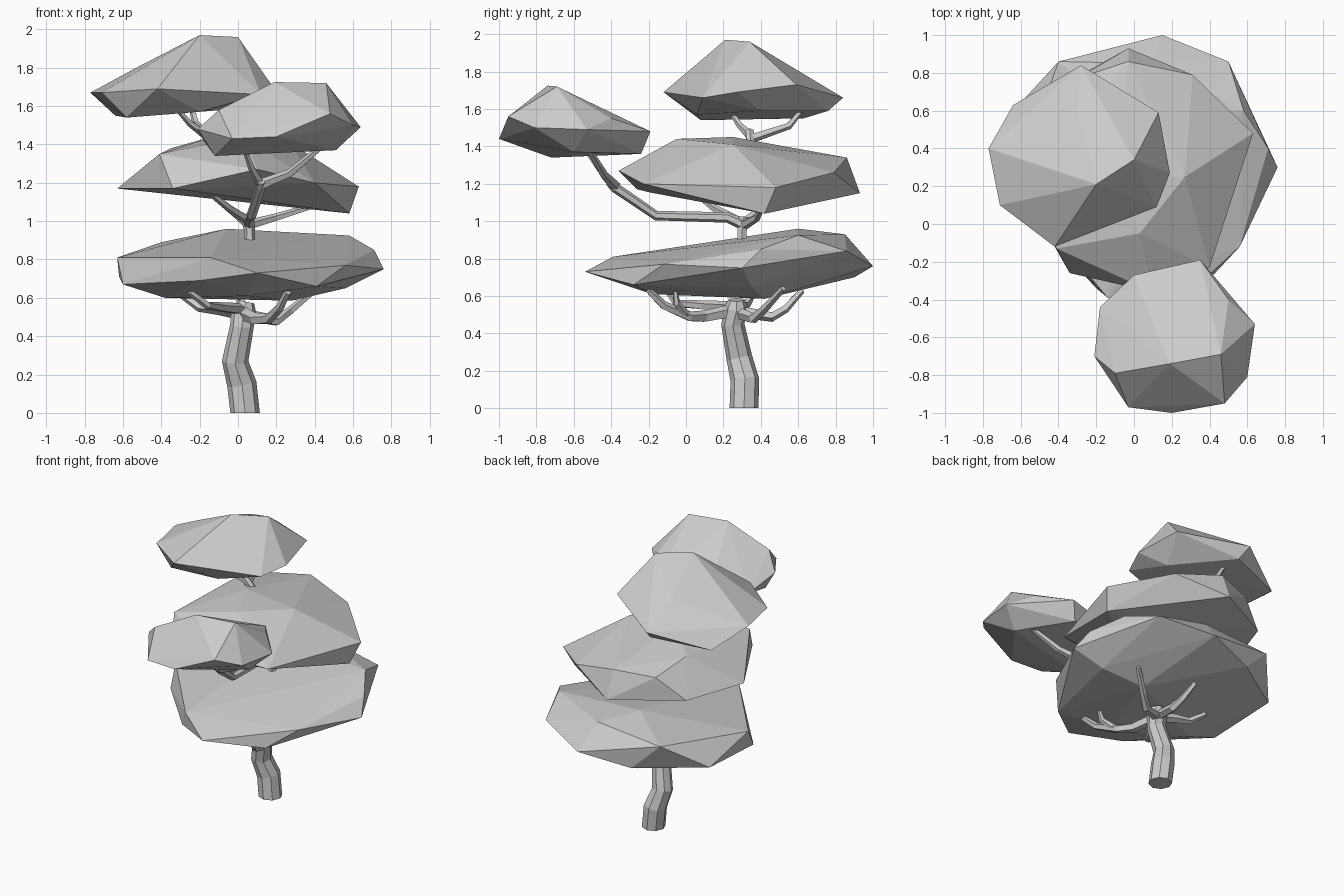
import bpy, bmesh, math
from mathutils import Vector


def finish(bm, name):
    bmesh.ops.recalc_face_normals(bm, faces=bm.faces[:])
    me = bpy.data.meshes.new(name)
    bm.to_mesh(me)
    bm.free()
    ob = bpy.data.objects.new(name, me)
    bpy.context.collection.objects.link(ob)
    return ob


def foliage(name, rim, crown, under):
    """Faceted leaf pad: hull around an outline, crown points and underside points."""
    bm = bmesh.new()
    for p in rim + crown + under:
        bm.verts.new(p)
    bmesh.ops.convex_hull(bm, input=bm.verts[:])
    loose = [v for v in bm.verts if not v.link_faces]
    bmesh.ops.delete(bm, geom=loose, context='VERTS')
    return finish(bm, name)


def limb(name, path, sides=6):
    """Tapered faceted tube along (x, y, z, radius) points."""
    bm = bmesh.new()
    pts = [Vector(p[:3]) for p in path]
    prev = None
    for i, p in enumerate(pts):
        d = (pts[min(i + 1, len(pts) - 1)] - pts[max(i - 1, 0)]).normalized()
        if p.z == 0:
            d = Vector((0, 0, 1))
        ref = Vector((0, 1, 0)) if abs(d.y) < 0.75 else Vector((1, 0, 0))
        u = d.cross(ref).normalized()
        w = d.cross(u)
        offs = [path[i][3] * (math.cos(a) * u + math.sin(a) * w)
                for a in (2 * math.pi * k / sides for k in range(sides))]
        if prev:
            # pick the ring offset that twists least
            o = min(range(sides), key=lambda s: sum(
                (offs[(k + s) % sides] - prev[1][k]).length for k in range(sides)))
            offs = offs[o:] + offs[:o]
        ring = [bm.verts.new(p + v) for v in offs]
        if prev:
            for k in range(sides):
                n = (k + 1) % sides
                bm.faces.new((prev[0][k], prev[0][n], ring[n], ring[k]))
        else:
            bm.faces.new(ring)
        prev = (ring, offs)
    bm.faces.new(prev[0])
    return finish(bm, name)


# Leaf pads, lowest to highest
foliage("lower_foliage",
        [(0.1, -0.54, 0.73), (0.41, -0.28, 0.66), (0.56, -0.12, 0.77), (0.76, 0.3, 0.75),
         (0.71, 0.4, 0.85), (0.5, 0.86, 0.84), (0.15, 1.0, 0.76), (-0.4, 0.86, 0.89),
         (-0.62, 0.62, 0.71), (-0.6, 0.1, 0.67), (-0.63, 0.2, 0.81), (-0.14, -0.39, 0.81)],
        [(0.58, 0.6, 0.925), (-0.06, 0.6, 0.96), (0.1, 0.85, 0.93)],
        [(-0.38, 0.1, 0.6), (0.28, 0.42, 0.585), (0.05, -0.18, 0.61), (0.56, 0.35, 0.65),
         (-0.2, 0.9, 0.7), (-0.2, -0.34, 0.69)])
foliage("middle_foliage",
        [(-0.34, -0.26, 1.17), (0.1, -0.36, 1.27), (0.4, -0.23, 1.2), (0.63, 0.48, 1.18),
         (0.31, 0.79, 1.26), (-0.03, 0.93, 1.15), (-0.03, 0.86, 1.34), (-0.3, 0.77, 1.32),
         (-0.48, 0.68, 1.17), (-0.63, 0.25, 1.17), (-0.41, -0.13, 1.35)],
        [(0.03, -0.05, 1.44), (0.27, 0.25, 1.41), (-0.1, 0.25, 1.45), (-0.35, 0.5, 1.38)],
        [(0.58, 0.42, 1.04), (-0.2, -0.2, 1.155), (-0.2, 0.6, 1.13)])
foliage("top_foliage",
        [(-0.28, 0.84, 1.66), (0.13, 0.59, 1.73), (0.19, 0.27, 1.69), (0.12, 0.09, 1.66),
         (-0.42, -0.12, 1.69), (-0.71, 0.1, 1.67), (-0.77, 0.4, 1.67), (-0.64, 0.63, 1.55)],
        [(0.0, 0.34, 1.96), (-0.2, 0.21, 1.97), (-0.3, 0.59, 1.8), (-0.53, 0.32, 1.8)],
        [(-0.58, 0.08, 1.54), (-0.2, 0.06, 1.57), (0.05, 0.4, 1.59), (-0.25, 0.76, 1.59)])
foliage("front_foliage",
        [(-0.21, -0.7, 1.48), (-0.18, -0.44, 1.42), (0.0, -0.27, 1.45), (0.35, -0.19, 1.48),
         (0.5, -0.4, 1.55), (0.64, -0.53, 1.49), (0.6, -0.81, 1.5), (0.48, -0.95, 1.56),
         (0.2, -1.0, 1.44), (-0.03, -0.97, 1.43)],
        [(-0.1, -0.79, 1.58), (0.19, -0.74, 1.725), (0.46, -0.69, 1.72)],
        [(-0.12, -0.72, 1.34), (0.51, -0.6, 1.37), (0.3, -0.24, 1.36)])

# Trunk: lower part with its knob, then the stems leaving the lower and middle pads
limb("trunk", [(0.037, 0.31, 0, 0.077), (0.02, 0.315, 0.15, 0.077), (-0.015, 0.285, 0.27, 0.069),
               (0.02, 0.25, 0.45, 0.062), (0.03, 0.27, 0.53, 0.066), (0.04, 0.27, 0.58, 0.045)], 8)
limb("upper_trunk", [(0.06, 0.3, 0.87, 0.03), (0.06, 0.3, 0.95, 0.028),
                     (0.05, 0.31, 1.02, 0.035)])
limb("top_trunk", [(-0.1, 0.35, 1.38, 0.026), (-0.19, 0.34, 1.48, 0.025)])

# Branches: start radius tapers evenly to the tip
branches = {
    "lower_branch_left": (0.036, [(0.02, 0.27, 0.52), (-0.1, 0.3, 0.54), (-0.2, 0.32, 0.55), (-0.3, 0.36, 0.62)]),
    "lower_branch_front": (0.038, [(0.03, 0.25, 0.52), (0.09, 0.1, 0.49), (0.16, 0.02, 0.49), (0.22, -0.12, 0.55), (0.26, -0.2, 0.63)]),
    "lower_branch_twig": (0.026, [(0.17, 0.0, 0.5), (0.23, -0.05, 0.56), (0.25, -0.06, 0.65)]),
    "lower_branch_side": (0.032, [(0.03, 0.26, 0.54), (-0.08, 0.1, 0.55), (-0.16, -0.05, 0.56), (-0.25, -0.1, 0.63)]),
    "lower_branch_back": (0.034, [(0.03, 0.28, 0.52), (0.06, 0.46, 0.49), (0.04, 0.53, 0.53), (-0.0, 0.62, 0.63)]),
    "lower_branch_right": (0.034, [(0.03, 0.28, 0.51), (0.2, 0.36, 0.48), (0.27, 0.42, 0.53), (0.4, 0.52, 0.64)]),
    "middle_branch_right": (0.028, [(0.06, 0.31, 0.98), (0.2, 0.38, 1.02), (0.46, 0.42, 1.1)]),
    "middle_branch_left": (0.026, [(0.06, 0.28, 1.0), (-0.05, 0.15, 1.07), (-0.2, 0.0, 1.19)]),
    "middle_branch_back": (0.026, [(0.05, 0.31, 0.99), (-0.06, 0.42, 1.08), (-0.18, 0.5, 1.2)]),
    "top_branch_front": (0.024, [(-0.18, 0.34, 1.46), (-0.25, 0.29, 1.51), (-0.33, 0.23, 1.6)]),
    "top_branch_back": (0.026, [(-0.16, 0.34, 1.44), (-0.22, 0.55, 1.51), (-0.25, 0.64, 1.62)]),
    "front_branch_left": (0.024, [(0.12, -0.38, 1.19), (0.07, -0.46, 1.28), (0.03, -0.54, 1.39)]),
    "front_branch_right": (0.03, [(0.12, -0.38, 1.19), (0.27, -0.44, 1.25), (0.45, -0.53, 1.4)]),
}
for name, (r, pts) in branches.items():
    n = len(pts) - 1
    limb(name, [(*p, r * (1 - 0.5 * i / n)) for i, p in enumerate(pts)], 5)
limb("front_limb", [(0.06, 0.31, 0.98, 0.03), (0.06, 0.22, 1.02, 0.028), (0.07, -0.16, 1.03, 0.026),
                    (0.12, -0.38, 1.18, 0.027), (0.12, -0.41, 1.21, 0.026)])
